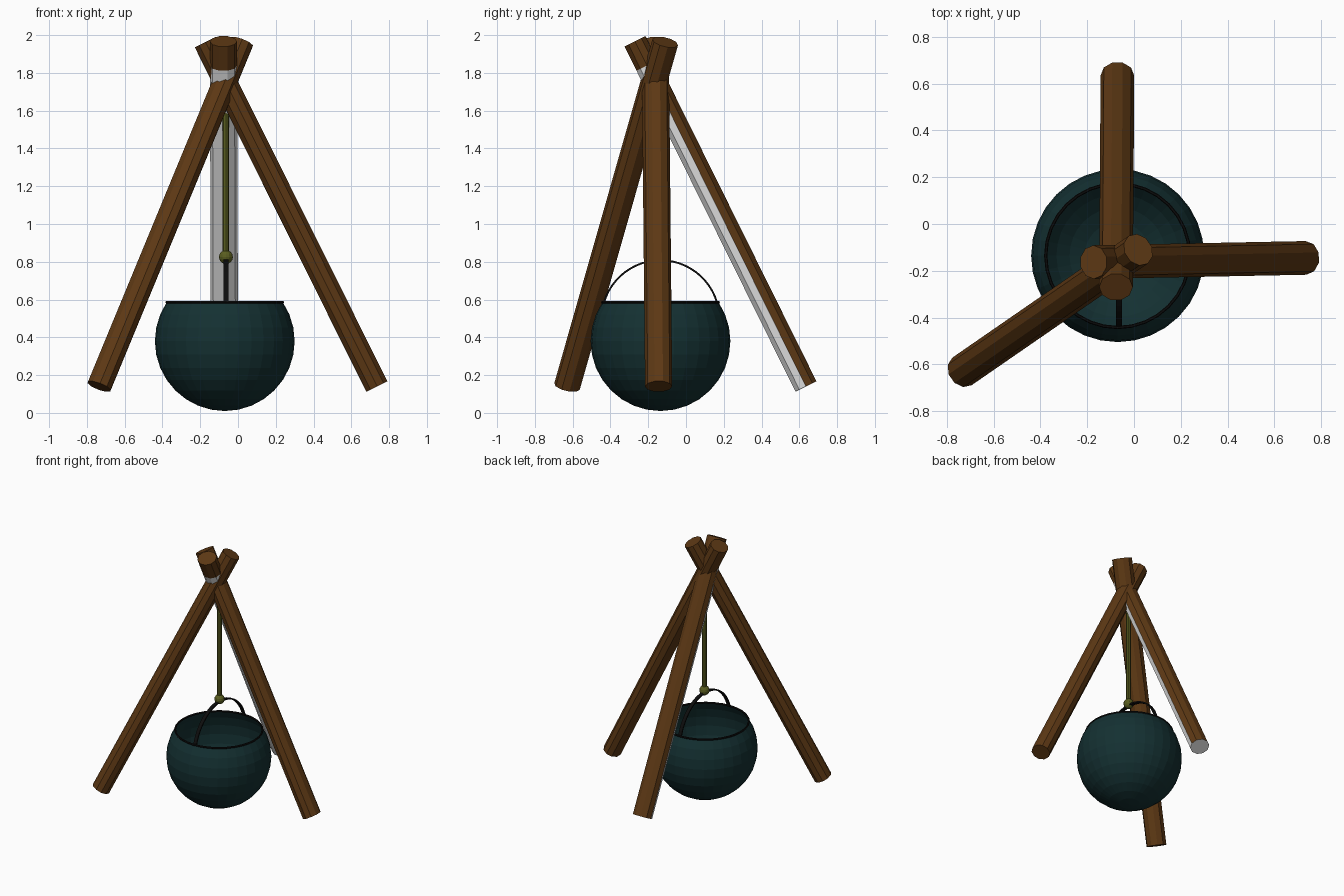
import bpy, bmesh, math
from mathutils import Vector, Matrix

if "Cube" in bpy.data.objects:
    bpy.data.objects.remove(bpy.data.objects["Cube"])


def material(name, rgb):
    m = bpy.data.materials.new(name)
    m.diffuse_color = (*rgb, 1)
    m.use_nodes = True
    m.node_tree.nodes["Principled BSDF"].inputs["Base Color"].default_value = m.diffuse_color
    return m


wood = material("brown wood", (0.11, 0.04, 0.007))
pale = material("pale grey", (0.8, 0.8, 0.8))
iron = material("dark teal iron", (0.007, 0.03, 0.032))
black = material("black metal", (0.004, 0.004, 0.004))
cord = material("olive rope", (0.10, 0.11, 0.014))


def finish(name, bm, *mats):
    me = bpy.data.meshes.new(name)
    bm.to_mesh(me)
    bm.free()
    for m in mats:
        me.materials.append(m)
    ob = bpy.data.objects.new(name, me)
    bpy.context.collection.objects.link(ob)
    return ob


def sweep(bm, rings, closed=False):
    """Skin a list of point rings; cap the ends unless closed."""
    vs = [[bm.verts.new(p) for p in r] for r in rings]
    n = len(vs[0])
    pairs = list(zip(vs, vs[1:])) + ([(vs[-1], vs[0])] if closed else [])
    for a, b in pairs:
        for i in range(n):
            j = (i + 1) % n
            bm.faces.new((a[i], a[j], b[j], b[i]))
    if not closed:
        bm.faces.new(vs[0])
        bm.faces.new(vs[-1])
    bmesh.ops.recalc_face_normals(bm, faces=bm.faces[:])


def rod(bm, a, b, ru, rv, sides, stops=(0, 1)):
    a, b = Vector(a), Vector(b)
    d = (b - a).normalized()
    u = Vector((0, 0, 1)).cross(d)
    u = u.normalized() if u.length > 1e-4 else Vector((1, 0, 0))
    v = d.cross(u)
    ang = [2 * math.pi * i / sides for i in range(sides)]
    sweep(bm, [[a.lerp(b, t) + u * ru * math.cos(k) + v * rv * math.sin(k)
                for k in ang] for t in stops])


# Three crossed poles
poles = {
    "left_pole": ((-0.735, -0.63, 0.14), (0.018, -0.11, 1.963)),
    "right_pole": ((0.735, -0.145, 0.14), (-0.173, -0.163, 1.963)),
    "back_pole": ((-0.071, 0.635, 0.14), (-0.077, -0.27, 1.967)),
}
for name, (a, b) in poles.items():
    bm = bmesh.new()
    rod(bm, a, b, 0.072, 0.065, 10, (0, 0.93, 1))
    if name == "back_pole":  # bare underside below the crossing
        for f in bm.faces:
            if f.normal.z < -0.01 and f.calc_center_median().z < 1.8:
                f.material_index = 1
    finish(name, bm, wood, pale)

# Open pot: sphere with its top cut away along a ring
PX, PY, PZ, R = -0.07, -0.135, 0.38, 0.37
bm = bmesh.new()
bmesh.ops.create_uvsphere(bm, u_segments=32, v_segments=16, radius=R)
cut = R * math.sin(math.radians(33.75))
bmesh.ops.delete(bm, geom=[v for v in bm.verts if v.co.z > cut + 0.01], context='VERTS')
bm.transform(Matrix.Translation((PX, PY, PZ)))
finish("pot", bm, iron)

# Rim ring
rim_r, rim_z = R * math.cos(math.radians(33.75)), PZ + cut
bm = bmesh.new()
rings = []
for i in range(32):
    k = 2 * math.pi * i / 32
    ring = []
    for j in range(6):
        q = 2 * math.pi * j / 6
        r = rim_r + 0.007 * math.cos(q)
        ring.append((PX + r * math.cos(k), PY + r * math.sin(k), rim_z + 0.007 * math.sin(q)))
    rings.append(ring)
sweep(bm, rings, closed=True)
finish("pot_rim", bm, black)

# Flat strap handle arching front to back
HX, hr = -0.064, 0.317
hz = 0.813 - hr
start = math.asin((rim_z - hz) / hr)
bm = bmesh.new()
rings = []
for i in range(25):
    k = start + (math.pi - 2 * start) * i / 24
    rings.append([(HX + x, PY + r * math.cos(k), hz + r * math.sin(k))
                  for x, r in ((-0.013, hr), (0.013, hr), (0.013, hr - 0.01), (-0.013, hr - 0.01))])
sweep(bm, rings)
finish("pot_handle", bm, black)

# Hanging rope and its knot
bm = bmesh.new()
rod(bm, (HX, PY, 0.82), (HX, PY, 1.76), 0.017, 0.017, 8)
finish("rope", bm, cord)
bm = bmesh.new()
bmesh.ops.create_uvsphere(bm, u_segments=12, v_segments=8, radius=0.037)
bm.transform(Matrix.Translation((HX, PY, 0.825)))
finish("rope_knot", bm, cord)
